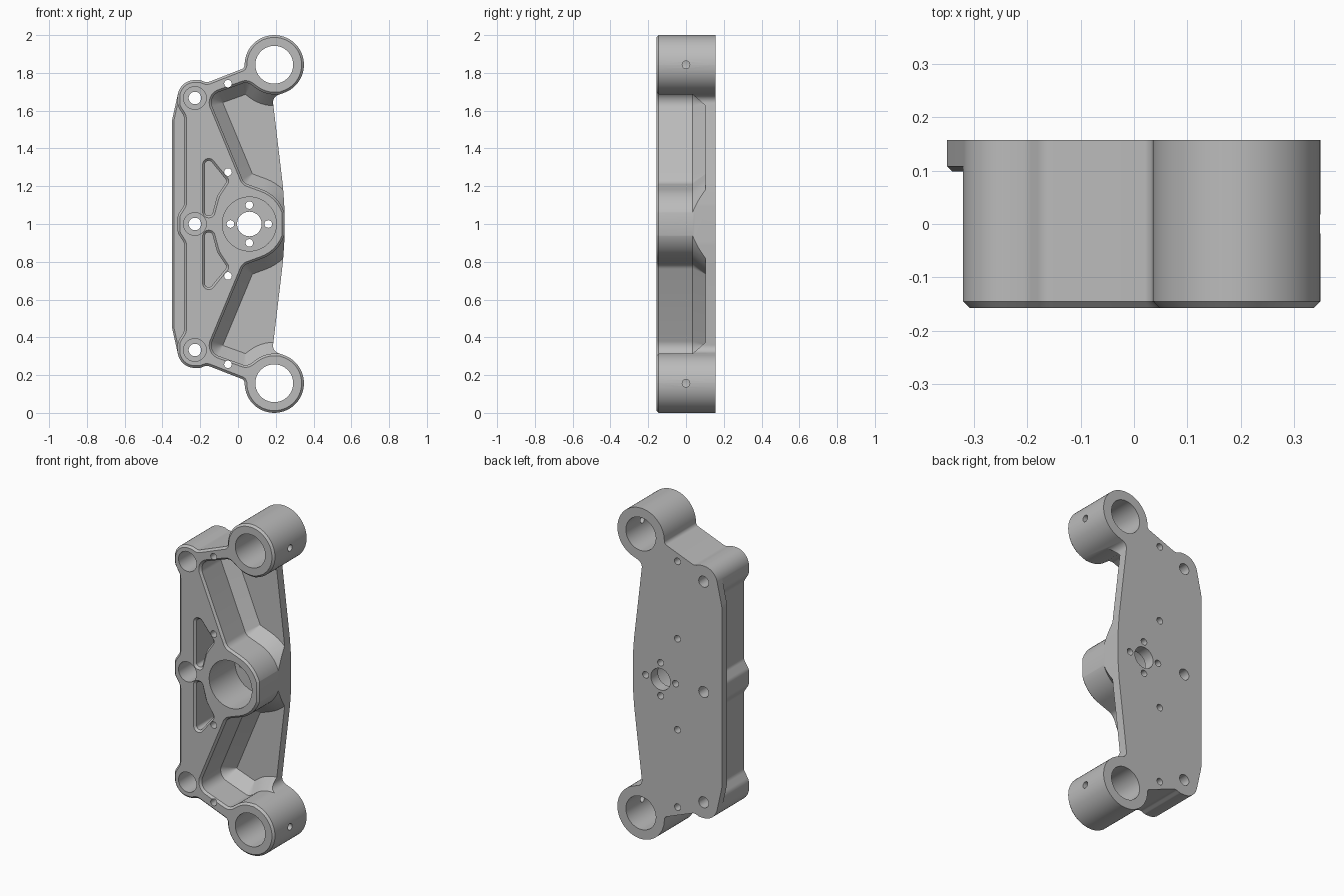
import bpy, bmesh, math
from mathutils import Vector

cube = bpy.data.objects.get("Cube")
if cube:
    bpy.data.objects.remove(cube, do_unlink=True)

FRONT, BACK, FLOOR, CHAMFER = -0.157, 0.157, 0.103, 0.012
OUT = 0.2  # cutters start and end beyond the part

metal = bpy.data.materials.new("machined_grey")
metal.use_nodes = True
grey = (0.5, 0.5, 0.5, 1)
metal.diffuse_color = grey
metal.node_tree.nodes["Principled BSDF"].inputs["Base Color"].default_value = grey


def rounded(corners, inset):
    """Inset a counter-clockwise polygon of (x, z, radius) and round its corners."""
    pts = [Vector(c[:2]) for c in corners]
    result = []
    for i, p in enumerate(pts):
        u = (p - pts[i - 1]).normalized()
        v = (pts[(i + 1) % len(pts)] - p).normalized()
        nu, nv = Vector((-u.y, u.x)), Vector((-v.y, v.x))
        p = p + (nu + nv) * (inset / (1 + nu.dot(nv)))
        turn = math.atan2(u.x * v.y - u.y * v.x, u.dot(v))
        radius = corners[i][2]
        if radius == 0:
            result.append(p)
            continue
        side = math.copysign(1, turn)
        radius = max(radius - side * inset, 0.002)
        start = p - u * radius * math.tan(abs(turn) / 2)
        centre = start + nu * radius * side
        steps = 2 + int(abs(turn) / math.radians(7.5))
        for k in range(steps + 1):
            a = turn * k / steps
            d = (start - centre)
            result.append(centre + Vector((d.x * math.cos(a) - d.y * math.sin(a),
                                           d.x * math.sin(a) + d.y * math.cos(a))))
    return result


def loft(name, corners, levels):
    """Closed solid through insets of one outline; levels are (y, inset)."""
    bm = bmesh.new()
    rings = [[bm.verts.new((p.x, y, p.y)) for p in rounded(corners, inset)]
             for y, inset in levels]
    n = len(rings[0])
    for a, b in zip(rings, rings[1:]):
        for i in range(n):
            j = (i + 1) % n
            bm.faces.new((a[i], a[j], b[j], b[i]))
    bm.faces.new(rings[0])
    bm.faces.new(rings[-1])
    bmesh.ops.remove_doubles(bm, verts=bm.verts, dist=0.00005)
    bmesh.ops.recalc_face_normals(bm, faces=bm.faces)
    mesh = bpy.data.meshes.new(name)
    bm.to_mesh(mesh)
    bm.free()
    mesh.materials.append(metal)
    obj = bpy.data.objects.new(name, mesh)
    bpy.context.collection.objects.link(obj)
    return obj


def flip(corners):
    """Mirror an outline top to bottom, keeping its winding."""
    return [(x, 2 - z, r) for x, z, r in reversed(corners)]


def disc(x, z, r):
    return [(x - r, z - r, r), (x + r, z - r, r), (x + r, z + r, r), (x - r, z + r, r)]


def combine(tool, operation="DIFFERENCE"):
    tool.hide_render = True
    mod = bracket.modifiers.new("combine", "BOOLEAN")
    mod.operation, mod.solver, mod.object = operation, "EXACT", tool
    bpy.context.view_layer.objects.active = bracket
    bpy.ops.object.modifier_apply(modifier=mod.name)
    bpy.data.objects.remove(tool, do_unlink=True)


def drill(x, z, r, start=-OUT, end=OUT):
    combine(loft("drill", disc(x, z, r), [(start, 0), (end, 0)]))


# Full-depth body with its round bosses
upper = [(0.245, 1.1, 0.3), (0.238, 1.2, 0.3), (0.182, 1.672, 0.04),
         (0.349, 1.733, 0.157), (0.349, 2, 0.157), (0.035, 2, 0.157),
         (0.035, 1.826, 0.024), (-0.165, 1.748, 0.04), (-0.2, 1.762, 0.04),
         (-0.32, 1.762, 0.091), (-0.32, 1.625, 0.06), (-0.285, 1.57, 0.05),
         (-0.285, 1.1, 0.04), (-0.32, 1.045, 0.05)]
bracket = loft("bracket_body", upper + flip(upper),
               [(FRONT, CHAMFER), (FRONT + CHAMFER, 0), (BACK, 0)])

# Thin flange along the side of the back plate
half_flange = [(-0.2, 1.7, 0), (-0.318, 1.69, 0), (-0.35, 1.545, 0.1)]
combine(loft("flange", half_flange + flip(half_flange),
             [(0.098, 0.01), (0.108, 0), (BACK, 0)]), "UNION")

# Large open pockets with sloped floor edges, and small closed pockets
large = [(-0.16, 1.678, 0.06), (0.031, 1.218, 0.05), (0.255, 1.136, 0.195),
         (0.255, 0.9, 0), (0.5, 0.9, 0), (0.5, 1.686, 0),
         (0.14, 1.686, 0.157), (0.049, 1.753, 0.05)]
small = [(-0.175, 1.335, 0.02), (-0.175, 1.045, 0.018), (-0.138, 1.045, 0.018),
         (-0.11, 1.15, 0.1), (-0.058, 1.228, 0.015), (-0.145, 1.335, 0.02)]
rim = [(FRONT - CHAMFER, -2 * CHAMFER), (FRONT + CHAMFER, 0)]
for shape in (large, flip(large)):
    combine(loft("large_pocket", shape, rim + [(0.035, 0), (FLOOR, 0.06)]))
for shape in (small, flip(small)):
    combine(loft("small_pocket", shape, rim + [(FLOOR, 0)]))

# Central bearing bore, shaft hole and its four screw holes
drill(0.06, 1, 0.143, end=0.09)
drill(0.06, 1, 0.065)
for k in range(4):
    a = k * math.pi / 2
    drill(0.06 + 0.1 * math.cos(a), 1 + 0.1 * math.sin(a), 0.02)

# Counterbored mounting holes down the side
for z in (0.333, 1, 1.667):
    drill(-0.228, z, 0.06, end=0.06)
    drill(-0.228, z, 0.033)

# Pin holes, end bores and side set-screw holes
for s in (-1, 1):
    drill(-0.053, 1 + s * 0.743, 0.02)
    drill(-0.053, 1 + s * 0.275, 0.02)
    drill(0.192, 1 + s * 0.843, 0.1)
    bpy.ops.mesh.primitive_cylinder_add(vertices=24, radius=0.02, depth=0.2,
                                        location=(0.32, 0, 1 + s * 0.843),
                                        rotation=(0, math.pi / 2, 0))
    combine(bpy.context.object)

# Smooth round walls, crisp machined edges
bpy.ops.object.select_all(action="DESELECT")
bracket.select_set(True)
bpy.context.view_layer.objects.active = bracket
bpy.ops.object.shade_smooth_by_angle(angle=math.radians(25))
